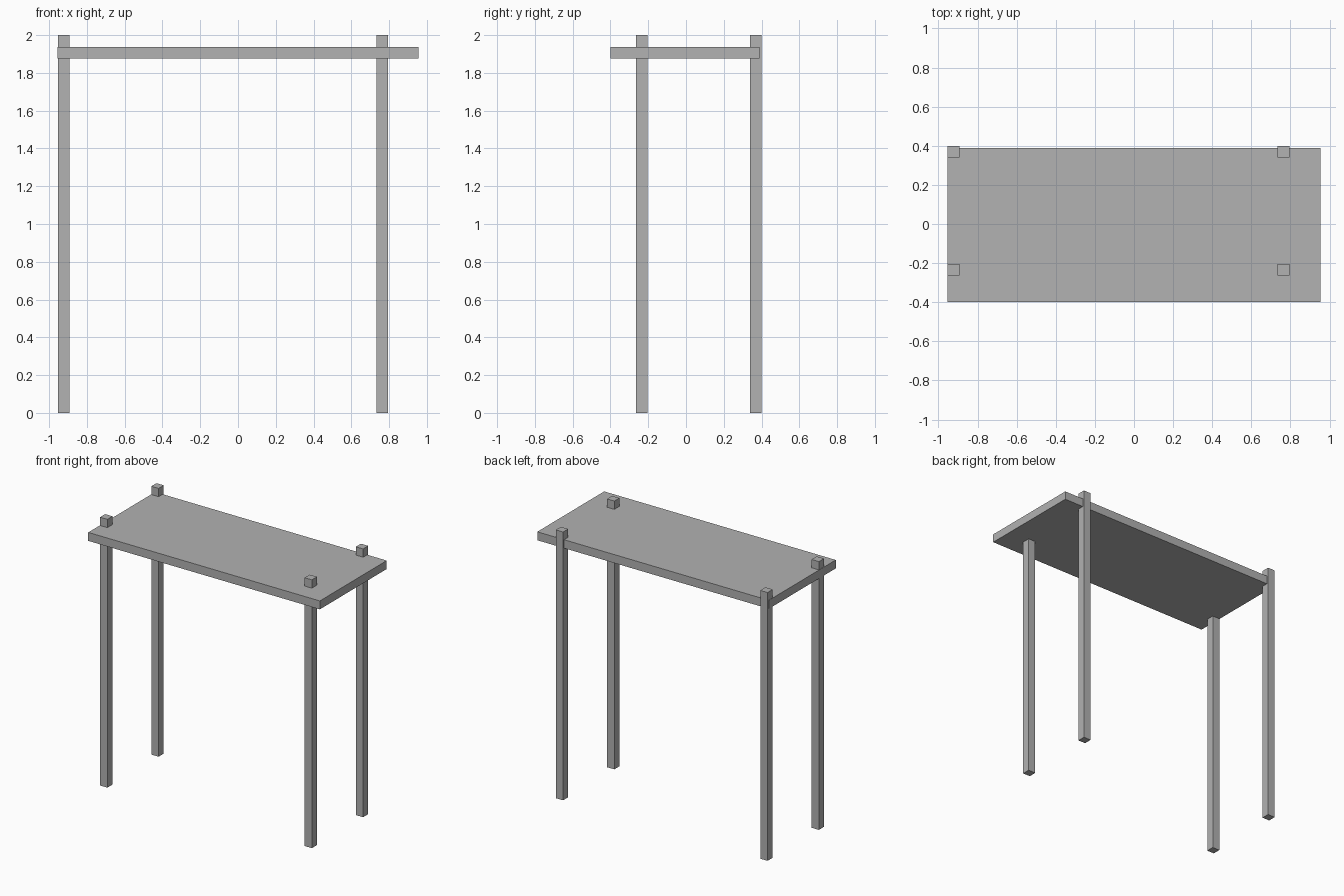
import bpy

cube = bpy.data.objects.get("Cube")
if cube:
    bpy.data.objects.remove(cube, do_unlink=True)

# Single plain grey for the whole table
grey = bpy.data.materials.new("plain_grey")
grey.use_nodes = True
colour = (0.445, 0.445, 0.445, 1)
grey.diffuse_color = colour
grey.node_tree.nodes["Principled BSDF"].inputs["Base Color"].default_value = colour


def box(name, low, high):
    """Box spanning two opposite corners."""
    centre = [(a + b) / 2 for a, b in zip(low, high)]
    bpy.ops.mesh.primitive_cube_add(size=1, location=centre)
    obj = bpy.context.object
    obj.name = name
    obj.scale = [b - a for a, b in zip(low, high)]
    bpy.ops.object.transform_apply(location=False, rotation=False, scale=True)
    obj.data.materials.append(grey)
    return obj


# Table top, pierced by the legs
box("table_top", (-0.955, -0.4, 1.875), (0.955, 0.388, 1.938))

# Square legs, offset towards the right and back, rising above the top
width = 0.06
for side, x in (("right", -0.953), ("left", 0.734)):
    for end, y in (("front", -0.264), ("back", 0.34)):
        box(f"{end}_{side}_leg", (x, y, 0), (x + width, y + width, 2))
